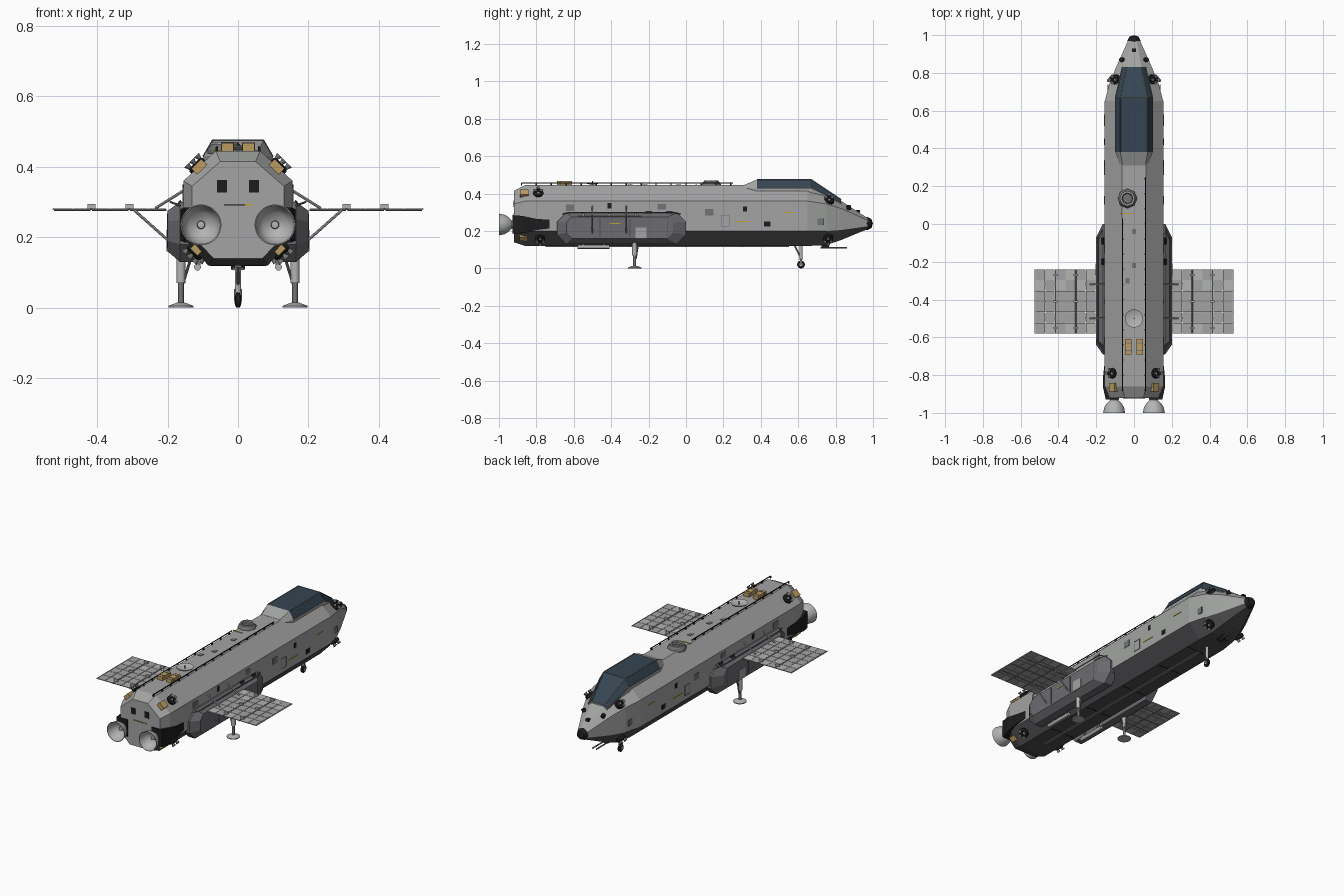
import bpy, bmesh, math
from mathutils import Vector, Matrix

cube = bpy.data.objects.get("Cube")
if cube:
    bpy.data.objects.remove(cube)


def material(name, r, g, b):
    m = bpy.data.materials.new(name)
    m.use_nodes = True
    m.diffuse_color = (r, g, b, 1)
    m.node_tree.nodes["Principled BSDF"].inputs["Base Color"].default_value = (r, g, b, 1)
    return m


HULL = material("hull grey", .36, .37, .36)
BELLY = material("belly charcoal", .075, .073, .077)
POD = material("pod grey", .15, .145, .16)
GLASS = material("canopy blue", .035, .06, .085)
BLACK = material("black", .012, .012, .013)
GOLD = material("gold foil", .5, .33, .12)
YELLOW = material("marking yellow", .5, .36, .03)
METAL = material("pale metal", .45, .46, .45)
STEEL = material("dark steel", .17, .175, .175)


def finish(name, bm, mats, smooth=False):
    bmesh.ops.recalc_face_normals(bm, faces=bm.faces)
    me = bpy.data.meshes.new(name)
    bm.to_mesh(me)
    bm.free()
    ob = bpy.data.objects.new(name, me)
    bpy.context.collection.objects.link(ob)
    for m in mats:
        me.materials.append(m)
    if smooth:
        bpy.context.view_layer.objects.active = ob
        bpy.ops.object.select_all(action='DESELECT')
        ob.select_set(True)
        bpy.ops.object.shade_smooth_by_angle(angle=math.radians(40))
    return ob


def loft(name, rings, mats, rule=lambda i, j: 0):
    """Skin rings of equal point count; rule gives the material per ring and side."""
    bm = bmesh.new()
    vs = [[bm.verts.new(p) for p in r] for r in rings]
    n = len(vs[0])
    for i in range(len(vs) - 1):
        for j in range(n):
            k = (j + 1) % n
            f = bm.faces.new((vs[i][j], vs[i][k], vs[i + 1][k], vs[i + 1][j]))
            f.material_index = rule(i, j)
    bm.faces.new(vs[0])
    bm.faces.new(vs[-1])
    return finish(name, bm, mats)


def box(name, loc, size, mat, tilt=0):
    """Box, tilted about the long (y) axis in degrees."""
    bm = bmesh.new()
    m = Matrix.Translation(loc) @ Matrix.Rotation(math.radians(tilt), 4, 'Y') @ Matrix.Diagonal((*size, 1))
    bmesh.ops.create_cube(bm, size=1, matrix=m)
    return finish(name, bm, [mat])


def lathe(name, profile, loc, axis, mat, n=24):
    """Spin (radius, height) points around an axis through loc."""
    bm = bmesh.new()
    pts = [bm.verts.new((r, 0, h)) for r, h in profile]
    edges = [bm.edges.new(e) for e in zip(pts, pts[1:])]
    bmesh.ops.spin(bm, geom=pts + edges, cent=(0, 0, 0), axis=(0, 0, 1), angle=math.tau, steps=n)
    bmesh.ops.remove_doubles(bm, verts=bm.verts, dist=1e-5)
    q = Vector((0, 0, 1)).rotation_difference(Vector(axis))
    bm.transform(Matrix.Translation(loc) @ q.to_matrix().to_4x4())
    return finish(name, bm, [mat], True)


def rod(name, a, b, r, mat, n=10):
    d = Vector(b) - Vector(a)
    return lathe(name, [(0, 0), (r, 0), (r, d.length), (0, d.length)], a, d, mat, n)


# Hull: eight-sided sections; lower three sides are dark
def section(y, tw, tz, w, zu, zl, bw, bz):
    half = [(tw, tz), (w, zu), (w, zl), (bw, bz)]
    return [(x, y, z) for x, z in half] + [(-x, y, z) for x, z in reversed(half)]


hull = [section(-.92, .05, .415, .13, .345, .205, .07, .14),
        section(-.86, .063, .445, .155, .36, .2, .085, .12),
        section(.65, .063, .445, .155, .36, .2, .085, .12),
        section(.75, .055, .405, .128, .345, .2, .075, .125),
        section(.83, .04, .36, .095, .32, .205, .06, .152),
        section(.97, .015, .27, .032, .258, .225, .015, .21)]
loft("hull", hull, [HULL, BELLY], lambda i, j: 1 if j in (2, 3, 4) else 0)
lathe("nose_cap", [(0, 0), (.034, 0), (.034, .015), (.024, .035), (0, .042)],
      (0, .957, .24), (0, 1, 0), BLACK, 16)


# Canopy: fairing ring first, then glazing
def arch(y, tw, tz, w, z, base):
    half = [(tw, tz), (w, z), (w, base)]
    return [(x, y, h) for x, h in half] + [(-x, y, h) for x, h in reversed(half)]


loft("canopy", [arch(.31, .06, .446, .075, .43, .36), arch(.38, .072, .475, .098, .43, .36),
                arch(.67, .072, .475, .098, .43, .36), arch(.83, .04, .368, .062, .35, .3)],
     [HULL, GLASS], lambda i, j: 1 if i and j in (0, 4, 5) else 0)
for s in (1, -1):
    for a, b in (((.072, .38, .475), (.072, .67, .475)), ((.072, .67, .475), (.04, .83, .368)),
                 ((.098, .38, .43), (.098, .67, .43)), ((.098, .67, .43), (.062, .83, .35)),
                 ((.072, .67, .475), (.098, .67, .43))):
        rod("canopy_frame", (s * a[0], *a[1:]), (s * b[0], *b[1:]), .0025, STEEL, 6)
rod("canopy_cross_frame", (-.072, .67, .475), (.072, .67, .475), .0025, STEEL, 6)

for s in (1, -1):
    # Side pod
    def pod_ring(x, y0, y1, z0, z1, c):
        return [(s * x, y, z) for y, z in
                ((y0, z0 + c), (y0 + c, z0), (y1 - c, z0), (y1, z0 + c),
                 (y1, z1 - c), (y1 - c, z1), (y0 + c, z1), (y0, z1 - c))]
    loft("side_pod", [pod_ring(.12, -.69, .0, .13, .3, .05), pod_ring(.165, -.69, .0, .13, .3, .05),
                      pod_ring(.2, -.64, -.07, .16, .275, .03)], [POD])
    box("pod_door", (s * .2, -.24, .19), (.006, .06, .06), HULL)
    for y in (-.46, -.3, -.1):
        box("pod_seam", (s * .2, y, .218), (.003, .004, .1), BELLY)
    for y in (-.09, -.2):
        box("pod_vent", (s * .17, y, .294), (.025, .035, .006), BLACK, s * 50)
    box("pod_marking", (s * .2, -.38, .24), (.004, .06, .006), YELLOW)
    rod("pod_handrail", (s * .192, -.62, .3), (s * .192, -.07, .3), .003, STEEL, 6)
    for y0, y1 in ((-.62, -.66), (-.07, -.03)):
        rod("pod_handrail_end", (s * .192, y0, .3), (s * .165, y1, .29), .003, STEEL, 6)

    # Solar wing: tiles on spars, three hinged segments
    for k in range(3):
        x0 = .203 + k * .108
        for col in range(2):
            for row in range(6):
                box("solar_tile", (s * (x0 + .026 + col * .051), -.552 + row * .0568, .28),
                    (.049, .0545, .004), METAL if (row + col) % 5 == 0 else HULL)
        for y in (-.5, -.41, -.32):
            rod("solar_spar", (s * x0, y, .277), (s * (x0 + .104), y, .277), .0025, STEEL, 6)
        if k:
            rod("solar_hinge", (s * (x0 - .003), -.58, .28), (s * (x0 - .003), -.24, .28), .0035, STEEL, 6)
            for y in (-.55, -.41, -.27):
                box("hinge_bracket", (s * (x0 - .003), y, .288), (.022, .012, .012), METAL)
    rod("solar_edge", (s * .524, -.58, .28), (s * .524, -.24, .28), .003, METAL, 6)
    for y in (-.5, -.32):
        rod("lower_strut", (s * .295, y, .277), (s * .197, y, .19), .004, METAL, 8)
        rod("upper_strut", (s * .235, y, .282), (s * .15, y, .335), .004, METAL, 8)

    # Engine bell and dark housing
    lathe("engine_bell", [(.02, -.02), (.022, .012), (.04, .03), (.052, .05), (.058, .08), (.055, .08),
                          (.048, .05), (.035, .03), (.012, .02), (.01, .035), (0, .037)],
          (s * .105, -.92, .235), (0, -1, 0), METAL, 32)
    loft("engine_housing", [[(s * x, y, z) for x, z in ((.08, a), (w, a), (w, b), (.08, b))]
                            for y, w, a, b in ((-.928, .15, .185, .285), (-.87, .163, .19, .28),
                                               (-.8, .163, .205, .265), (-.72, .154, .215, .26))], [BLACK])

    # Thruster clusters at the corners, with foil boxes aft
    for y, x, z, up in ((-.79, .115, .402, 1), (-.78, .122, .158, -1), (.765, .098, .365, 1), (.76, .105, .16, -1)):
        out = Vector((s * .7, 0, up * .7))
        lathe("thruster_base", [(0, -.01), (.027, -.01), (.027, .006), (.018, .012), (0, .012)], (x * s, y, z), out, BLACK, 12)
        for dy, dz in ((.017, 0), (-.017, 0), (0, .014), (0, -.014)):
            p = Vector((x * s - s * up * dz, y + dy, z + dz)) + out * .008
            lathe("thruster_nozzle", [(.004, 0), (.01, .016), (.007, .014), (0, .004)], p, out, STEEL, 10)
    box("foil_box", (s * .11, -.865, .4), (.04, .045, .024), GOLD, s * 45)
    box("lower_foil_box", (s * .118, -.87, .165), (.03, .04, .02), GOLD, -s * 45)
    box("top_foil_box", (s * .03, -.65, .455), (.034, .08, .024), GOLD)
    for y in (-.67, -.63):
        box("foil_strap", (s * .03, y, .456), (.036, .004, .025), STEEL)

    # Roof rail
    y1 = .25 if s > 0 else .03
    rod("roof_rail", (s * .06, -.88, .456), (s * .06, y1, .456), .003, BLACK, 6)
    for i in range(int((y1 + .88) / .08) + 1):
        box("rail_post", (s * .06, -.88 + i * .08, .45), (.007, .007, .012), BLACK)

    # Flank hatches and markings
    for y, z, sy, sz, m in ((-.62, .325, .045, .035, STEEL), (-.41, .335, .022, .03, BLACK),
                            (-.13, .33, .045, .03, STEEL), (.125, .3, .045, .036, STEEL),
                            (.315, .318, .02, .028, BLACK), (.435, .238, .034, .026, BLACK),
                            (.3, .25, .08, .005, YELLOW), (.55, .3, .06, .005, YELLOW)):
        box("flank_plate", (s * .155, y, z), (.005, sy, sz), m)
    for a in (-.022, .022):
        box("door_outline", (s * .155, .21 + a, .255), (.004, .003, .06), STEEL)
        box("door_outline", (s * .155, .21, .255 + a * 1.35), (.004, .046, .003), STEEL)
    box("nose_hatch", (s * .138, .72, .25), (.005, .035, .035), STEEL, 0)
    box("aft_window", (s * .045, -.921, .345), (.028, .005, .035), BLACK)

    # Main leg with footpad
    x = s * .162
    rod("leg_upper", (x, -.275, .14), (x, -.275, .07), .013, METAL, 12)
    rod("leg_lower", (x, -.275, .08), (x, -.275, .012), .008, STEEL, 12)
    rod("leg_brace", (x, -.255, .13), (x, -.268, .05), .004, STEEL, 8)
    rod("leg_side_brace", (x - s * .025, -.275, .13), (x, -.275, .05), .004, STEEL, 8)
    lathe("footpad", [(0, 0), (.036, 0), (.036, .005), (.012, .014), (0, .014)], (x, -.275, 0), (0, 0, 1), METAL)

    # Belly tanks
    rod("belly_tank", (s * .115, -.58, .115), (s * .115, -.41, .115), .01, METAL, 12)
    for y in (-.55, -.44):
        box("tank_mount", (s * .112, y, .138), (.012, .014, .04), STEEL)
    # Nose lamps
    lathe("nose_lamp", [(0, 0), (.012, 0), (.012, .018), (0, .022)], (s * .06, .87, .318), (s * .5, 0, 1), BLACK, 10)

# Aft plate and nose markings
box("aft_marking", (0, -.921, .292), (.085, .005, .005), YELLOW)
box("aft_bar", (-.01, -.921, .292), (.06, .007, .004), STEEL)
box("nose_window", (0, .92, .305), (.02, .02, .014), BLACK)

# Roof: docking port, dish, small hatches
lathe("docking_port", [(0, .006), (.026, .006), (.03, .016), (.04, .018), (.052, .004), (.052, -.01)],
      (-.035, .135, .446), (0, 0, 1), STEEL, 8)
lathe("docking_ring", [(.03, .01), (.03, .024), (.038, .024), (.038, .01)], (-.035, .135, .446), (0, 0, 1), METAL)
lathe("roof_dish", [(0, .004), (.03, .007), (.048, .014), (.045, .01), (0, 0)], (0, -.5, .446), (0, 0, 1), METAL)
rod("dish_feed", (0, -.5, .446), (0, -.5, .468), .003, STEEL, 8)
box("roof_marking", (-.04, .055, .446), (.06, .006, .004), YELLOW)
for x, y in ((0, -.04), (-.035, -.3), (.0, -.22)):
    box("roof_hatch", (x, y, .446), (.022, .028, .004), STEEL)

# Belly panel seams
for y in (-.6, -.3, 0, .3, .55):
    box("belly_seam", (0, y, .12), (.16, .004, .003), BLACK)
box("belly_keel", (0, -.1, .118), (.02, 1.3, .008), STEEL)

# Nose gear and forward probe
rod("nose_strut", (0, .615, .13), (0, .615, .045), .009, METAL, 12)
rod("nose_drag_link", (0, .58, .125), (0, .612, .06), .004, STEEL, 8)
box("nose_fork", (0, .615, .036), (.022, .01, .034), STEEL)
lathe("nose_wheel", [(0, -.008), (.014, -.008), (.021, -.005), (.021, .005), (.014, .008), (0, .008)],
      (0, .615, .021), (1, 0, 0), BLACK)
rod("wheel_hub", (-.0095, .615, .021), (.0095, .615, .021), .009, METAL, 12)
for x in (-.012, .012):
    rod("forward_probe", (x, .72, .11), (x, .86, .11), .004, STEEL, 8)
box("probe_mount", (0, .745, .118), (.04, .04, .02), BLACK)
